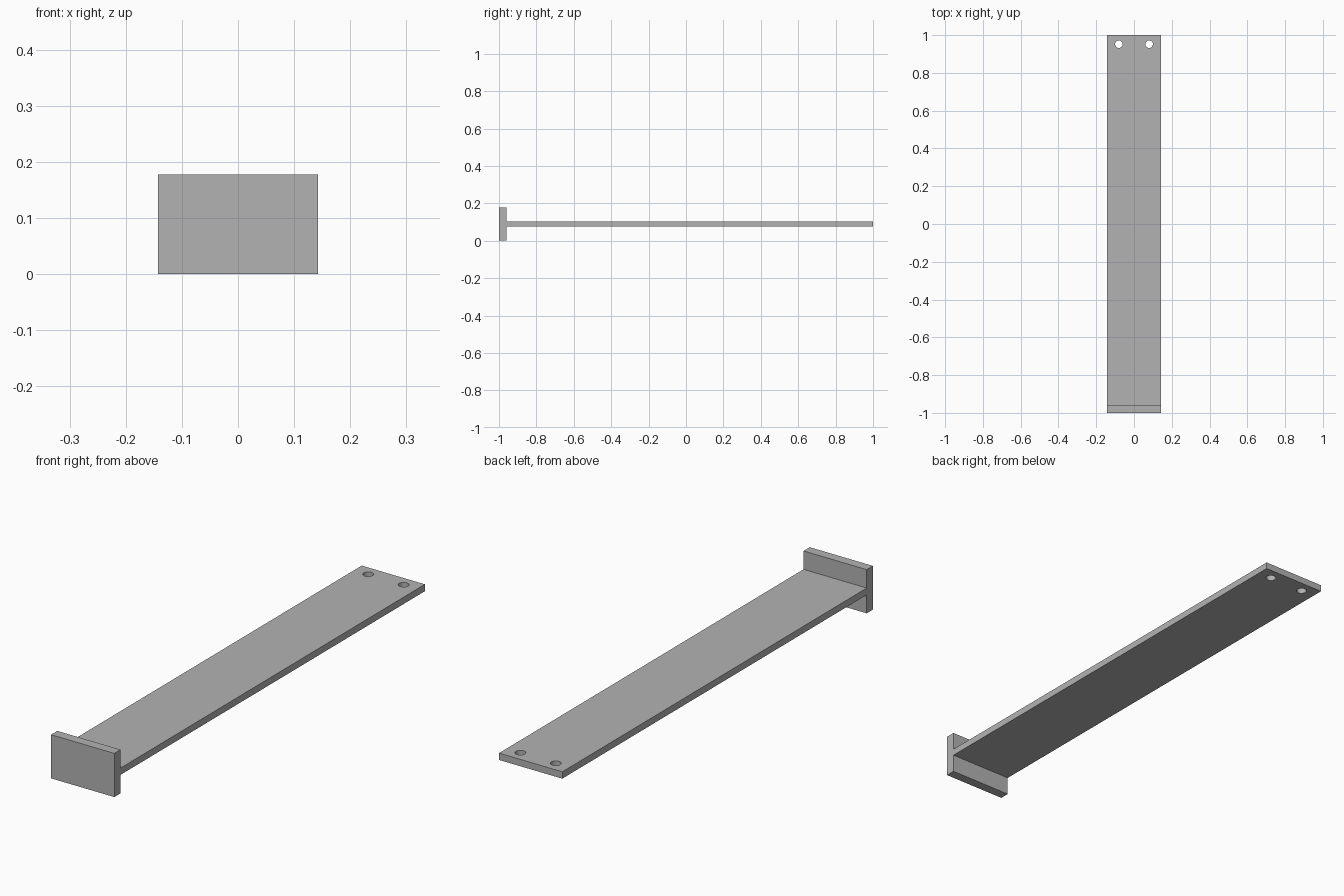
import bpy

cube = bpy.data.objects.get("Cube")
if cube:
    bpy.data.objects.remove(cube, do_unlink=True)

WIDTH, HEIGHT = 0.285, 0.178
FLANGE = 0.04        # end plate thickness
THICK = 0.028        # strip thickness

grey = bpy.data.materials.new("plain grey")
grey.use_nodes = True
colour = (0.45, 0.45, 0.45, 1)
grey.diffuse_color = colour
grey.node_tree.nodes["Principled BSDF"].inputs["Base Color"].default_value = colour


def box(name, size, centre):
    bpy.ops.mesh.primitive_cube_add(size=1, location=centre)
    ob = bpy.context.object
    ob.name = name
    ob.scale = size
    bpy.ops.object.transform_apply(location=False, rotation=False, scale=True)
    ob.data.materials.append(grey)
    return ob


# Upright end plate
box("end_plate", (WIDTH, FLANGE, HEIGHT), (0, -1 + FLANGE / 2, HEIGHT / 2))

# Long flat strip meeting the middle of the end plate
strip = box("long_strip", (WIDTH, 2 - FLANGE, THICK), (0, FLANGE / 2, HEIGHT / 2))

# Two bolt holes through the free end
for side, x in (("left", 0.08), ("right", -0.08)):
    bpy.ops.mesh.primitive_cylinder_add(vertices=24, radius=0.02, depth=0.2,
                                        location=(x, 0.952, HEIGHT / 2))
    cutter = bpy.context.object
    cutter.name = side + "_hole_cutter"
    cutter.data.materials.append(grey)
    cut = strip.modifiers.new(side + "_hole", 'BOOLEAN')
    cut.operation = 'DIFFERENCE'
    cut.solver = 'EXACT'
    cut.object = cutter
    bpy.context.view_layer.objects.active = strip
    bpy.ops.object.modifier_apply(modifier=cut.name)
    bpy.data.objects.remove(cutter, do_unlink=True)

# Smooth hole walls, crisp edges
bpy.ops.object.select_all(action='DESELECT')
strip.select_set(True)
bpy.context.view_layer.objects.active = strip
bpy.ops.object.shade_smooth_by_angle()
